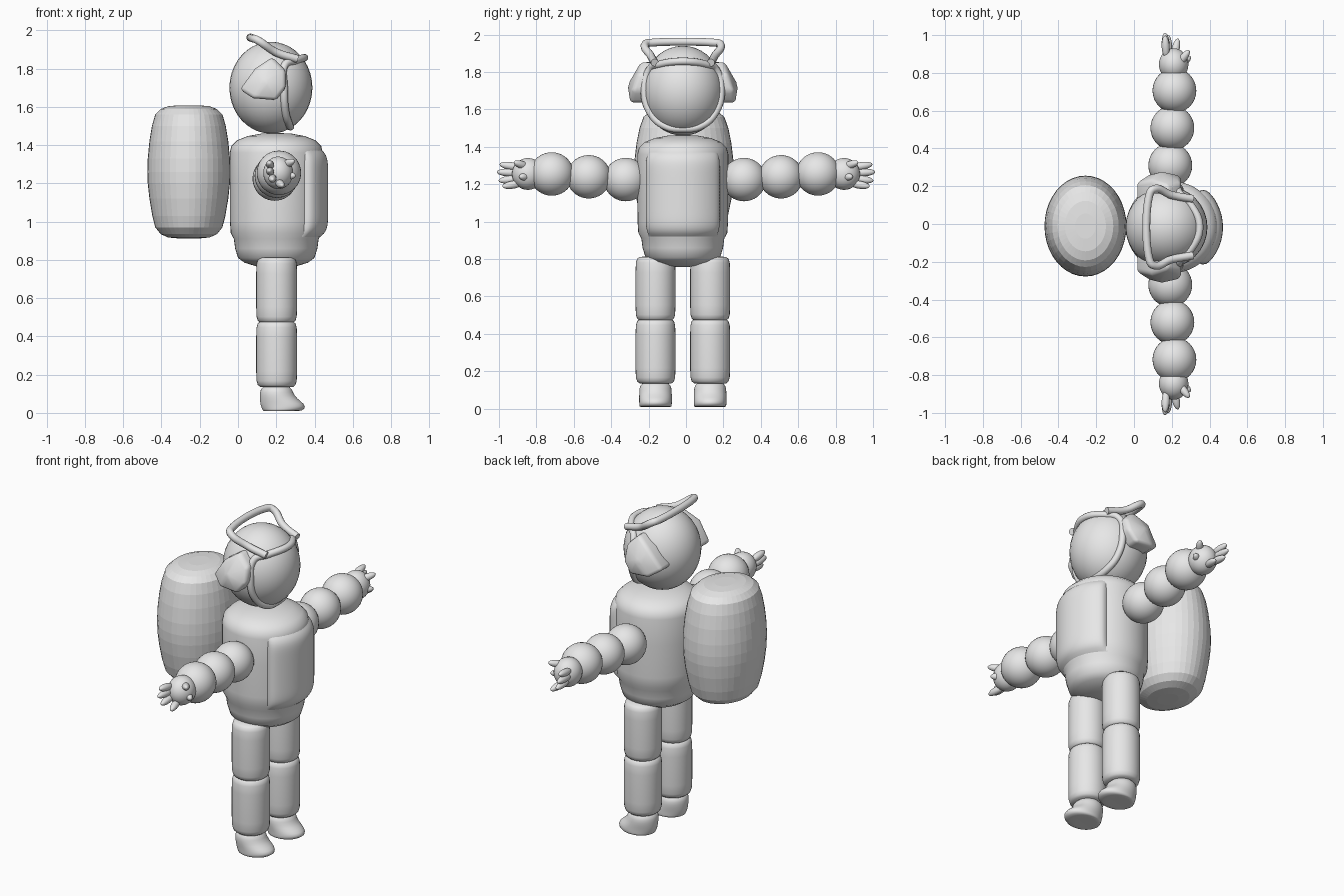
import bpy, bmesh, math
from mathutils import Vector

cube = bpy.data.objects.get("Cube")
if cube:
    bpy.data.objects.remove(cube, do_unlink=True)

grey = bpy.data.materials.new("light grey")
grey.use_nodes = True
grey.diffuse_color = (0.8, 0.8, 0.8, 1)
grey.node_tree.nodes["Principled BSDF"].inputs["Base Color"].default_value = (0.8, 0.8, 0.8, 1)

CY = -0.017  # y of the body's symmetry plane
SIDES = (("left", 1), ("right", -1))


def finish(name, bm, smooth=True, loc=(0, 0, 0)):
    bmesh.ops.recalc_face_normals(bm, faces=bm.faces)
    me = bpy.data.meshes.new(name)
    bm.to_mesh(me)
    bm.free()
    me.materials.append(grey)
    ob = bpy.data.objects.new(name, me)
    ob.location = loc
    bpy.context.collection.objects.link(ob)
    me.polygons.foreach_set("use_smooth", [smooth] * len(me.polygons))
    return ob


def subdivide(ob, levels=2):
    ob.modifiers.new("Subdivision", "SUBSURF").levels = levels
    ob.modifiers[-1].render_levels = levels


def ellipsoid(name, loc, radii, axis=None):
    """Sphere scaled by radii; its z axis may be aimed along axis."""
    bm = bmesh.new()
    bmesh.ops.create_uvsphere(bm, u_segments=32, v_segments=20, radius=1)
    bmesh.ops.scale(bm, vec=radii, verts=bm.verts)
    if axis is not None:
        bmesh.ops.rotate(bm, matrix=axis.to_track_quat('Z', 'X').to_matrix(), verts=bm.verts)
    return finish(name, bm, loc=loc)


def lathe(name, loc, profile, rx=1, ry=1, smooth=True, seg=48):
    """Closed solid from (radius, z) rings, listed from bottom to top."""
    bm = bmesh.new()
    rings = [[bm.verts.new((r * rx * math.cos(2 * math.pi * i / seg),
                            r * ry * math.sin(2 * math.pi * i / seg), z))
              for i in range(seg)] for r, z in profile]
    for a, b in zip(rings, rings[1:]):
        for i in range(seg):
            j = (i + 1) % seg
            bm.faces.new((a[i], a[j], b[j], b[i]))
    bm.faces.new(rings[0])
    bm.faces.new(rings[-1])
    return finish(name, bm, smooth, loc)


def tube(name, points, radius, cyclic=False):
    cu = bpy.data.curves.new(name, "CURVE")
    cu.dimensions = "3D"
    cu.bevel_depth, cu.bevel_resolution, cu.resolution_u = radius, 4, 8
    cu.use_fill_caps = True
    sp = cu.splines.new("BEZIER")
    sp.bezier_points.add(len(points) - 1)
    for bp, p in zip(sp.bezier_points, points):
        bp.co = p
        bp.handle_left_type = bp.handle_right_type = "AUTO"
    sp.use_cyclic_u = cyclic
    cu.materials.append(grey)
    ob = bpy.data.objects.new(name, cu)
    bpy.context.collection.objects.link(ob)


# Torso with a narrower hip band
lathe("torso", (0.2, CY, 0),
      [(0.02, 0.757), (0.1, 0.765), (0.165, 0.785), (0.2, 0.81), (0.215, 0.86), (0.222, 0.91),
       (0.238, 0.94), (0.242, 1.0), (0.243, 1.2), (0.243, 1.36), (0.235, 1.395),
       (0.205, 1.425), (0.15, 1.447), (0.08, 1.46), (0.02, 1.463)])

# Raised chest plate that follows the torso's curve
bm = bmesh.new()
N = 28
grid = []
for i in range(N + 1):
    u = 2 * i / N - 1
    row = []
    for j in range(N + 1):
        v = 2 * j / N - 1
        r = 0.23 + 0.041 * (1 - abs(u) ** 14) * (1 - abs(v) ** 8)
        a = u * 0.95
        row.append(bm.verts.new((r * math.cos(a), r * math.sin(a), 1.15 + 0.23 * v)))
    grid.append(row)
for a, b in zip(grid, grid[1:]):
    for j in range(N):
        bm.faces.new((a[j], b[j], b[j + 1], a[j + 1]))
finish("chest_plate", bm, loc=(0.2, CY, 0))

# Faceted barrel backpack
lathe("backpack", (-0.257, -0.011, 0),
      [(0.25, 0.912), (0.5, 0.917), (0.68, 0.935), (0.81, 0.97), (0.88, 1.03), (0.95, 1.12),
       (0.99, 1.2), (1, 1.26), (0.99, 1.33), (0.95, 1.42), (0.89, 1.5), (0.81, 1.56),
       (0.68, 1.588), (0.5, 1.603), (0.25, 1.608)], 0.217, 0.267, smooth=False, seg=40)

# Head
HEAD, HR = Vector((0.172, CY, 1.70)), Vector((0.217, 0.217, 0.24))
ellipsoid("head", HEAD, HR)


def on_head(x, y, z, lift=1.0):
    """Push a point, relative to the head's middle, onto its surface."""
    d = Vector((x / HR.x, y / HR.y, z / HR.z)).normalized() * lift
    return HEAD + Vector((d.x * HR.x, d.y * HR.y, d.z * HR.z))


# Rim around the face: brow, cheeks and chin
half = [(0.15, 0.15, 0.17), (0.08, 0.19, 0.13), (0.07, 0.21, 0.0),
        (0.08, 0.18, -0.13), (0.10, 0.1, -0.2)]
rim = [on_head(0.19, 0, 0.17, 1.04)] + [on_head(*p) for p in half] + [on_head(0.11, 0, -0.22, 0.97)]
rim += [on_head(x, -y, z) for x, y, z in reversed(half)]
tube("face_rim", rim, 0.02, True)

# Swept-back handle over the crown
post = [(0.31, 0.15, 1.85), (0.2, 0.17, 1.885), (0.1, 0.2, 1.95), (0.08, 0.165, 1.957)]
tube("crown_handle", [(x, CY + y, z) for x, y, z in post] +
     [(x, CY - y, z) for x, y, z in reversed(post)], 0.021)

# Ear guards: wing-shaped pads, thicker along the lower edge
outline = [(0.01, 1.69, 0.235), (0.08, 1.645, 0.28), (0.2, 1.635, 0.28), (0.25, 1.7, 0.27),
           (0.25, 1.79, 0.24), (0.18, 1.86, 0.22), (0.09, 1.80, 0.25)]
for side, s in SIDES:
    bm = bmesh.new()
    inner = [bm.verts.new((x, CY + s * 0.1, z)) for x, z, y in outline]
    outer = [bm.verts.new((x, CY + s * y, z)) for x, z, y in outline]
    n = len(outline)
    for i in range(n):
        j = (i + 1) % n
        bm.faces.new((inner[i], inner[j], outer[j], outer[i]))
    bm.faces.new(inner)
    mid = bm.verts.new((0.14, CY + s * 0.295, 1.73))
    for i in range(n):
        bm.faces.new((outer[i], outer[(i + 1) % n], mid))
    ear = finish(side + "_ear_guard", bm)
    bev = ear.modifiers.new("Bevel", "BEVEL")
    bev.width, bev.segments = 0.02, 3

# Arms: three puffy segments and a cupped hand
fingers = [((0.17, 0.89, 1.29), (0.165, 0.985, 1.305)), ((0.17, 0.89, 1.26), (0.165, 1.0, 1.265)),
           ((0.18, 0.89, 1.23), (0.18, 0.99, 1.22)), ((0.21, 0.88, 1.205), (0.23, 0.97, 1.19)),
           ((0.23, 0.84, 1.29), (0.285, 0.91, 1.315)), ((0.24, 0.84, 1.24), (0.29, 0.88, 1.24))]
for side, s in SIDES:
    for i in range(3):
        ellipsoid(f"{side}_arm_segment_{i + 1}",
                  (0.192 + 0.011 * i, s * (0.31 + 0.198 * i) + 0.006 * (s - 1), 1.225 + 0.015 * i),
                  (0.116, 0.118, 0.116))
    ellipsoid(side + "_palm", (0.21, s * 0.845, 1.255), (0.078, 0.085, 0.085))
    for i, (a, b) in enumerate(fingers):
        a, b = Vector((a[0], s * a[1], a[2])), Vector((b[0], s * b[1], b[2]))
        ellipsoid(f"{side}_finger_{i + 1}", (a + b) / 2,
                  (0.021, 0.021, (b - a).length / 2 + 0.012), b - a)

# Legs: two rounded cylinders each, plus a shoe
SECTION = [(0.3, 0), (0.8, 0.01), (0.92, 0.04), (0.98, 0.1), (1, 0.25), (1, 0.75),
           (0.98, 0.9), (0.92, 0.96), (0.8, 0.99), (0.3, 1)]
SHOE = [(0.21, 0.075, 0.01), (0.235, 0.105, 0.008), (0.238, 0.12, 0.035), (0.222, 0.108, 0.06),
        (0.203, 0.09, 0.09), (0.2, 0.085, 0.125), (0.2, 0.06, 0.145)]
for side, s in SIDES:
    y = CY + s * 0.146
    for part, z0, z1 in (("upper", 0.468, 0.815), ("lower", 0.132, 0.482)):
        lathe(f"{side}_{part}_leg", (0.202, y, 0),
              [(r * 0.107, z0 + t * (z1 - z0)) for r, t in SECTION], seg=32)
    # Shoe: stacked rings that reach forward at the toe
    bm = bmesh.new()
    rings = [[bm.verts.new((cx + rx * math.cos(k * math.pi / 12),
                            y + min(rx, 0.088) * math.sin(k * math.pi / 12), z))
              for k in range(24)] for cx, rx, z in SHOE]
    for a, b in zip(rings, rings[1:]):
        for k in range(24):
            m = (k + 1) % 24
            bm.faces.new((a[k], a[m], b[m], b[k]))
    bm.faces.new(rings[0])
    bm.faces.new(rings[-1])
    subdivide(finish(side + "_shoe", bm), 1)
